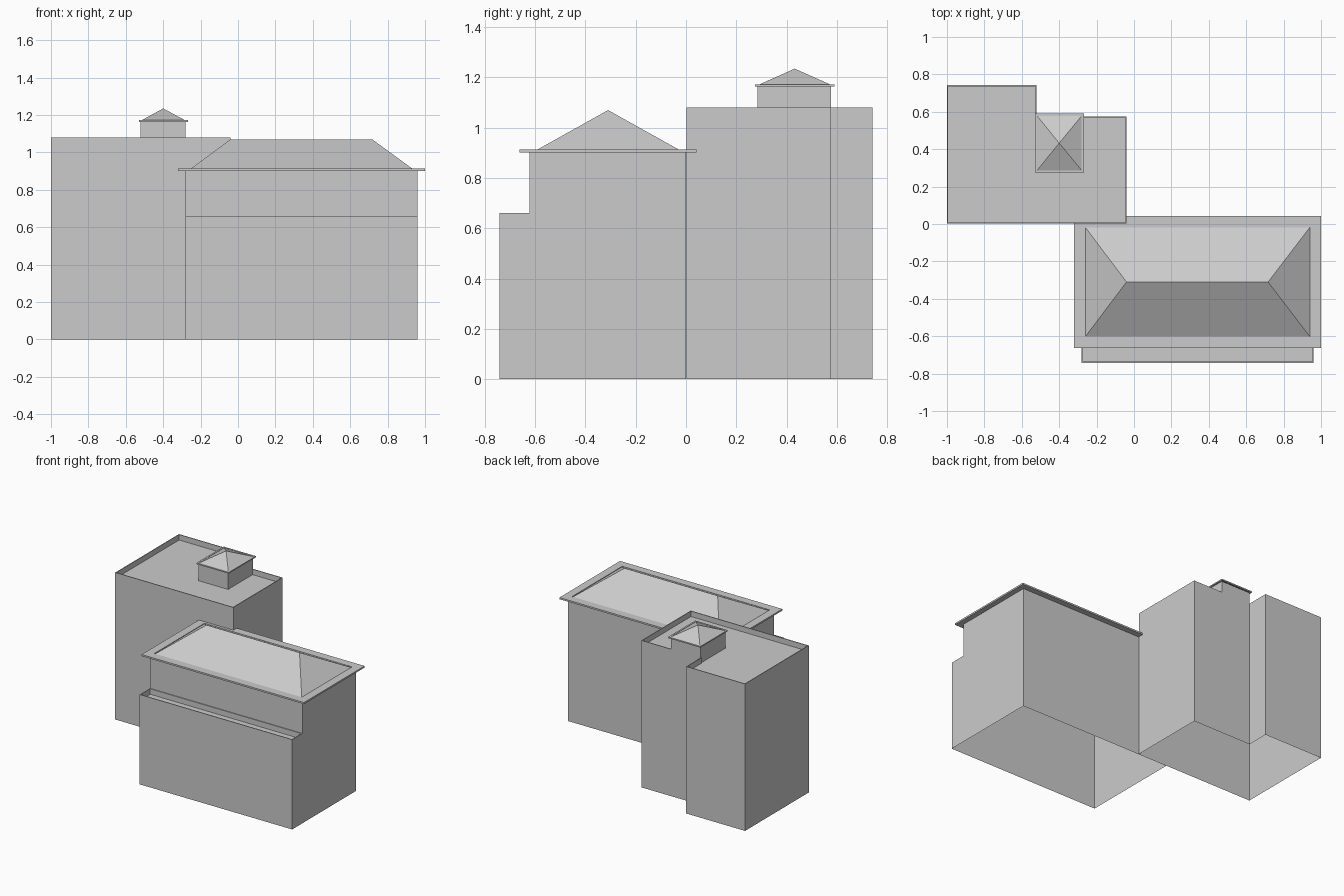
import bpy, bmesh

if "Cube" in bpy.data.objects:
    bpy.data.objects.remove(bpy.data.objects["Cube"])


def finish(name, bm):
    bmesh.ops.recalc_face_normals(bm, faces=bm.faces[:])
    mesh = bpy.data.meshes.new(name)
    bm.to_mesh(mesh)
    bm.free()
    obj = bpy.data.objects.new(name, mesh)
    bpy.context.collection.objects.link(obj)
    return obj


def rect(x0, x1, y0, y1):
    return [(x0, y0), (x1, y0), (x1, y1), (x0, y1)]


def extrude(points, vec):
    bm = bmesh.new()
    base = bm.faces.new([bm.verts.new(p) for p in points])
    ext = bmesh.ops.extrude_face_region(bm, geom=[base], use_keep_orig=True)["geom"]
    bmesh.ops.translate(bm, vec=vec, verts=[g for g in ext if isinstance(g, bmesh.types.BMVert)])
    bmesh.ops.recalc_face_normals(bm, faces=bm.faces[:])
    return bm


def level_face(bm, z):
    """The horizontal face at height z."""
    return next(f for f in bm.faces
                if abs(f.normal.z) > 0.9 and abs(f.calc_center_median().z - z) < 1e-4)


def sink(bm, face, rim, depth):
    """Lower a flat roof inside a thin parapet."""
    bmesh.ops.inset_individual(bm, faces=[face], thickness=rim, use_even_offset=True)
    bmesh.ops.inset_individual(bm, faces=[face], thickness=0.0, depth=-depth)


def remove(bm, *faces):
    bmesh.ops.delete(bm, geom=list(faces), context='FACES')


def walls(outline, z0, z1):
    return extrude([(x, y, z0) for x, y in outline], (0, 0, z1 - z0))


def eaves(name, outline, z0, z1, rim):
    """Flat ring of overhanging eaves, open in the middle."""
    bm = walls(outline, z0, z1)
    caps = [level_face(bm, z0), level_face(bm, z1)]
    bmesh.ops.inset_individual(bm, faces=caps, thickness=rim, use_even_offset=True)
    bmesh.ops.bridge_loops(bm, edges=[e for f in caps for e in f.edges])
    remove(bm, *[f for f in caps if f.is_valid])
    finish(name, bm)


def hip_roof(name, x0, x1, y0, y1, z0, z1, ridge):
    """Four slopes rising to a ridge along x (a pyramid when both ends agree)."""
    bm = bmesh.new()
    a, b, c, d = [bm.verts.new((x, y, z0)) for x, y in rect(x0, x1, y0, y1)]
    ym = (y0 + y1) / 2
    p = bm.verts.new((ridge[0], ym, z1))
    q = p if ridge[0] == ridge[1] else bm.verts.new((ridge[1], ym, z1))
    for loop in ((a, b, q, p), (b, c, q), (c, d, p, q), (d, a, p)):
        bm.faces.new(list(dict.fromkeys(loop)))
    finish(name, bm)


# Rear flat-roofed building, L-shaped with parapet, open underneath
bm = walls([(-1, 0.002), (-0.04, 0.002), (-0.04, 0.576), (-0.52, 0.576),
            (-0.52, 0.742), (-1, 0.742)], 0, 1.08)
sink(bm, level_face(bm, 1.08), 0.006, 0.04)
remove(bm, level_face(bm, 0))
finish("rear_building", bm)

# Rooftop stair house with eaves and pyramid roof
bm = walls(rect(-0.52, -0.28, 0.285, 0.576), 1.04, 1.163)
remove(bm, level_face(bm, 1.04), level_face(bm, 1.163))
finish("stair_house", bm)
eaves("stair_house_eaves", rect(-0.53, -0.268, 0.275, 0.59), 1.163, 1.172, 0.012)
hip_roof("stair_house_roof", -0.518, -0.28, 0.287, 0.578, 1.17, 1.235, (-0.4, -0.4))

# Front building: stepped side profile swept along x, ledge sunk behind a rim
profile = [(-0.742, 0), (-0.742, 0.66), (-0.622, 0.66), (-0.622, 0.902), (0, 0.902), (0, 0)]
bm = extrude([(-0.28, y, z) for y, z in profile], (1.24, 0, 0))
sink(bm, level_face(bm, 0.66), 0.006, 0.04)
remove(bm, level_face(bm, 0), level_face(bm, 0.902))
finish("front_building", bm)

# Eaves and hipped roof of the front building
eaves("front_eaves", rect(-0.32, 1.0, -0.662, 0.042), 0.901, 0.913, 0.06)
hip_roof("front_roof", -0.26, 0.94, -0.602, -0.018, 0.907, 1.07, (-0.04, 0.717))
